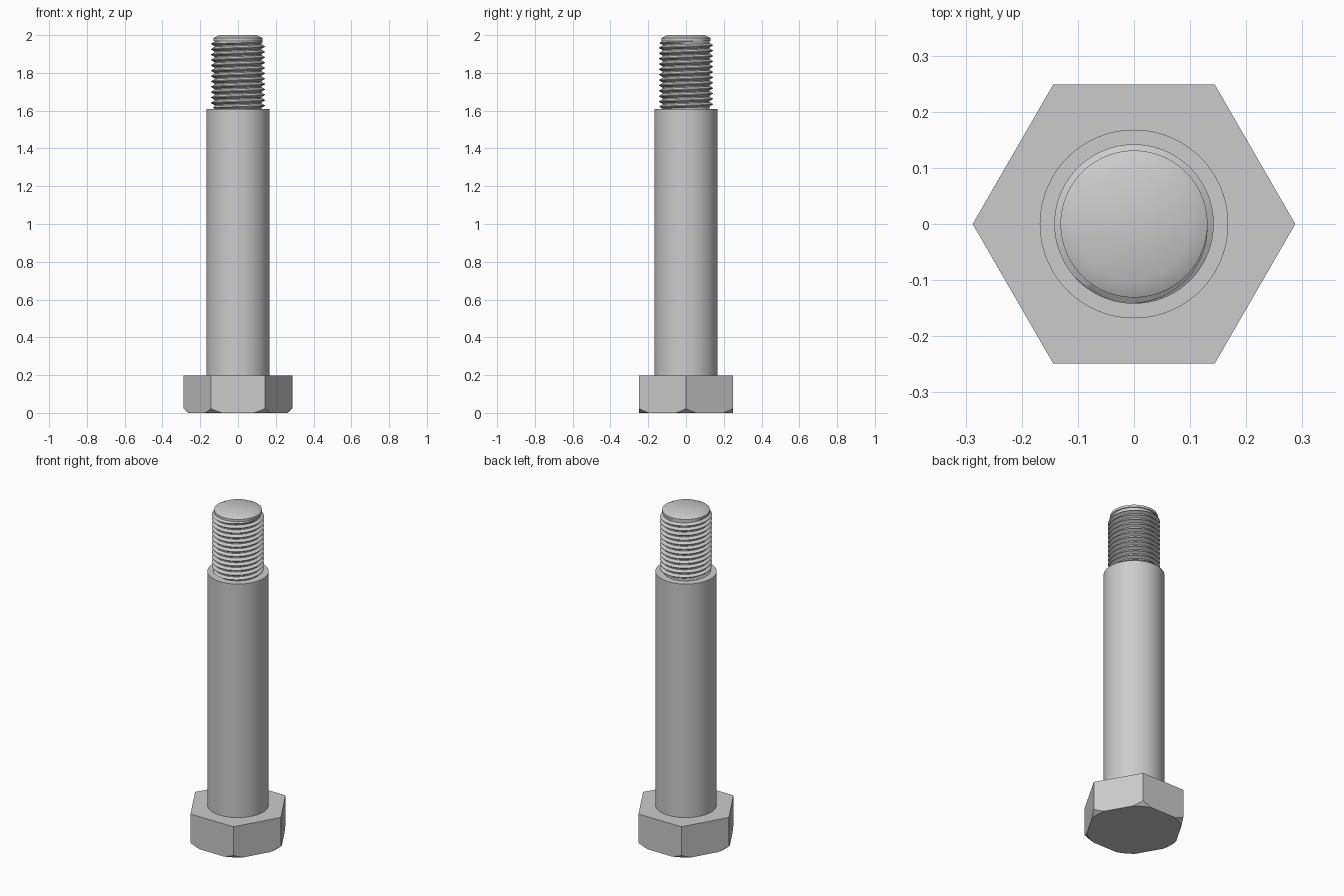
import bpy, bmesh
from math import pi, cos, sin, radians, floor

cube = bpy.data.objects.get("Cube")
if cube:
    bpy.data.objects.remove(cube, do_unlink=True)

# One plain steel colour
steel = bpy.data.materials.new("steel_grey")
steel.use_nodes = True
COLOUR = (0.6, 0.6, 0.6, 1)
steel.diffuse_color = COLOUR
steel.node_tree.nodes["Principled BSDF"].inputs["Base Color"].default_value = COLOUR

HEAD_TOP, SHOULDER, THREAD_END, TIP = 0.197, 1.61, 1.97, 2.0
SHANK_R, CREST_R, ROOT_R, PITCH = 0.168, 0.142, 0.125, 0.0284


def finish(name, bm, smooth=True):
    bmesh.ops.remove_doubles(bm, verts=bm.verts, dist=1e-5)
    bmesh.ops.recalc_face_normals(bm, faces=bm.faces)
    mesh = bpy.data.meshes.new(name)
    bm.to_mesh(mesh)
    bm.free()
    obj = bpy.data.objects.new(name, mesh)
    bpy.context.collection.objects.link(obj)
    mesh.materials.append(steel)
    if smooth:
        smooth_sharp(obj)
    return obj


def smooth_sharp(obj):
    bpy.ops.object.select_all(action='DESELECT')
    obj.select_set(True)
    bpy.context.view_layer.objects.active = obj
    bpy.ops.object.shade_smooth_by_angle(angle=radians(32))


def lathe(name, profile, sides=96):
    """Turn a list of (radius, height) points about the z axis."""
    bm = bmesh.new()
    verts = [bm.verts.new((r, 0, z)) for r, z in profile]
    edges = [bm.edges.new(pair) for pair in zip(verts, verts[1:])]
    bmesh.ops.spin(bm, geom=verts + edges, cent=(0, 0, 0), axis=(0, 0, 1),
                   angle=2 * pi, steps=sides, use_merge=True)
    return finish(name, bm)


# Hexagonal head, its lower corners trimmed by a turned cone
bm = bmesh.new()
bmesh.ops.create_cone(bm, cap_ends=True, segments=6, radius1=0.2875, radius2=0.2875,
                      depth=HEAD_TOP)
bmesh.ops.translate(bm, verts=bm.verts, vec=(0, 0, HEAD_TOP / 2))
# Put two corners on the x axis
if abs(max(v.co.x for v in bm.verts) - 0.2875) > 0.001:
    for v in bm.verts:
        v.co.x, v.co.y = v.co.y, v.co.x
head = finish("hex_head", bm, smooth=False)

cutter = lathe("head_chamfer_cutter",
               [(0, 0), (0.262, 0), (0.32, 0.052), (0.32, 0.3), (0, 0.3)])
trim = head.modifiers.new("corner_trim", 'BOOLEAN')
trim.operation = 'INTERSECT'
trim.solver = 'EXACT'
trim.object = cutter
bpy.ops.object.select_all(action='DESELECT')
head.select_set(True)
bpy.context.view_layer.objects.active = head
bpy.ops.object.modifier_apply(modifier=trim.name)
bpy.data.objects.remove(cutter, do_unlink=True)
smooth_sharp(head)

# Plain shank with a flat shoulder
lathe("shank", [(SHANK_R, HEAD_TOP), (SHANK_R, SHOULDER), (0, SHOULDER)])

# Right-hand helical thread that runs out at both ends
SIDES = 72
TOOTH = [(0.0, 0), (0.2, 0), (0.54, 1), (0.66, 1)]   # (part of pitch, part of depth)
turns = int((THREAD_END - SHOULDER) / PITCH) + 2
bm = bmesh.new()
columns = []
for i in range(SIDES + 1):
    a = 2 * pi * i / SIDES
    column = []
    for k in range(-2, turns + 1):
        for phase, depth in TOOTH:
            z = SHOULDER + PITCH * (k + phase + i / SIDES)
            room = min(z - SHOULDER, THREAD_END - z) / (0.4 * PITCH)
            r = ROOT_R + (CREST_R - ROOT_R) * depth * max(0, min(1, room))
            z = max(SHOULDER, min(THREAD_END, z))
            column.append(bm.verts.new((r * cos(a), r * sin(a), z)))
    columns.append(column)
for left, right in zip(columns, columns[1:]):
    for j in range(len(left) - 1):
        bm.faces.new((left[j], right[j], right[j + 1], left[j + 1]))
bmesh.ops.dissolve_degenerate(bm, edges=bm.edges, dist=1e-6)
finish("thread", bm)

# Bevelled tip
lathe("tip", [(0, THREAD_END), (0.131, THREAD_END), (0.131, 1.984),
              (0.1, TIP), (0, TIP)])
